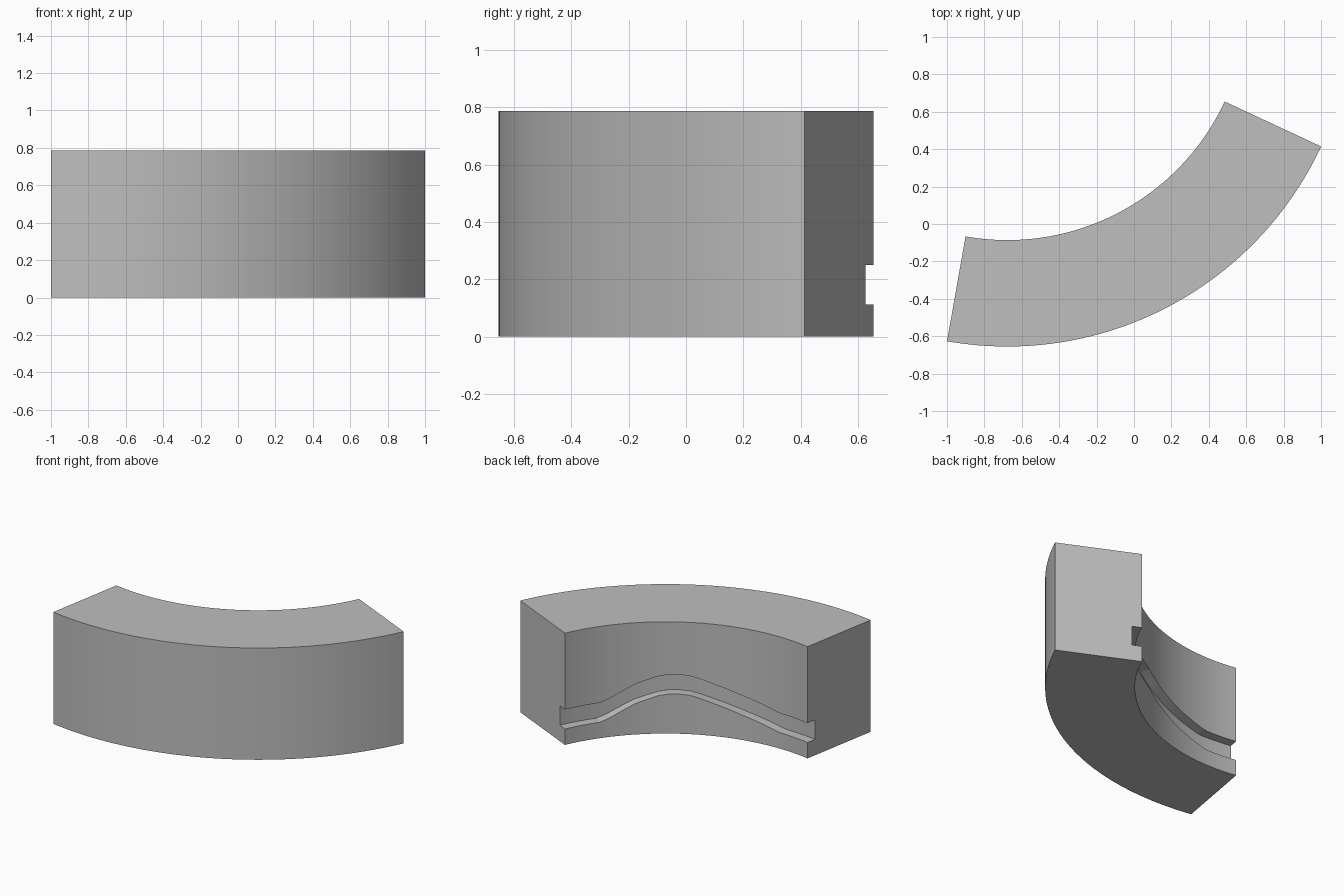
import bpy, bmesh
from math import sin, cos, radians

cube = bpy.data.objects.get("Cube")
if cube:
    bpy.data.objects.remove(cube, do_unlink=True)

# Overall dimensions of the curved block
CX, CY = -0.678, 1.197
R_OUT, R_IN, HEIGHT = 1.852, 1.283, 0.787
START, END, STEPS = -10, 65, 75
# Groove: depth, lower and upper edge, and its lift by angle
DEPTH, LOW, HIGH = 0.066, 0.112, 0.249
LIFT = [(-10, 0), (0.5, 0), (12, 0.06), (21.7, 0.12), (25, 0.143), (28, 0.161),
        (31, 0.167), (34, 0.166), (37, 0.155), (43.4, 0.108), (51, 0.023), (54, 0), (65, 0)]

grey = bpy.data.materials.new("light_grey")
grey.use_nodes = True
grey.diffuse_color = (0.52, 0.52, 0.52, 1)
grey.node_tree.nodes["Principled BSDF"].inputs["Base Color"].default_value = grey.diffuse_color


def lift(angle):
    for (a, za), (b, zb) in zip(LIFT, LIFT[1:]):
        if angle <= b:
            return za + (zb - za) * (angle - a) / (b - a)
    return 0


def section(bm, angle):
    """One ring of the block: a rectangle with a notch in its inner side."""
    low, high = LOW + lift(angle), HIGH + lift(angle)
    floor = R_IN + DEPTH
    profile = [(R_OUT, 0), (R_OUT, HEIGHT), (R_IN, HEIGHT), (R_IN, high),
               (floor, high), (floor, low), (R_IN, low), (R_IN, 0)]
    t = radians(angle)
    return [bm.verts.new((CX + r * sin(t), CY - r * cos(t), z)) for r, z in profile]


# Sweep the notched section along the arc and cap both ends
bm = bmesh.new()
rings = [section(bm, START + (END - START) * i / STEPS) for i in range(STEPS + 1)]
for a, b in zip(rings, rings[1:]):
    for i in range(len(a)):
        j = (i + 1) % len(a)
        bm.faces.new((a[i], a[j], b[j], b[i]))
bm.faces.new(rings[0])
bm.faces.new(rings[-1])
bmesh.ops.recalc_face_normals(bm, faces=bm.faces)

mesh = bpy.data.meshes.new("curved_block")
bm.to_mesh(mesh)
bm.free()
mesh.materials.append(grey)
block = bpy.data.objects.new("curved_block_with_groove", mesh)
bpy.context.collection.objects.link(block)
